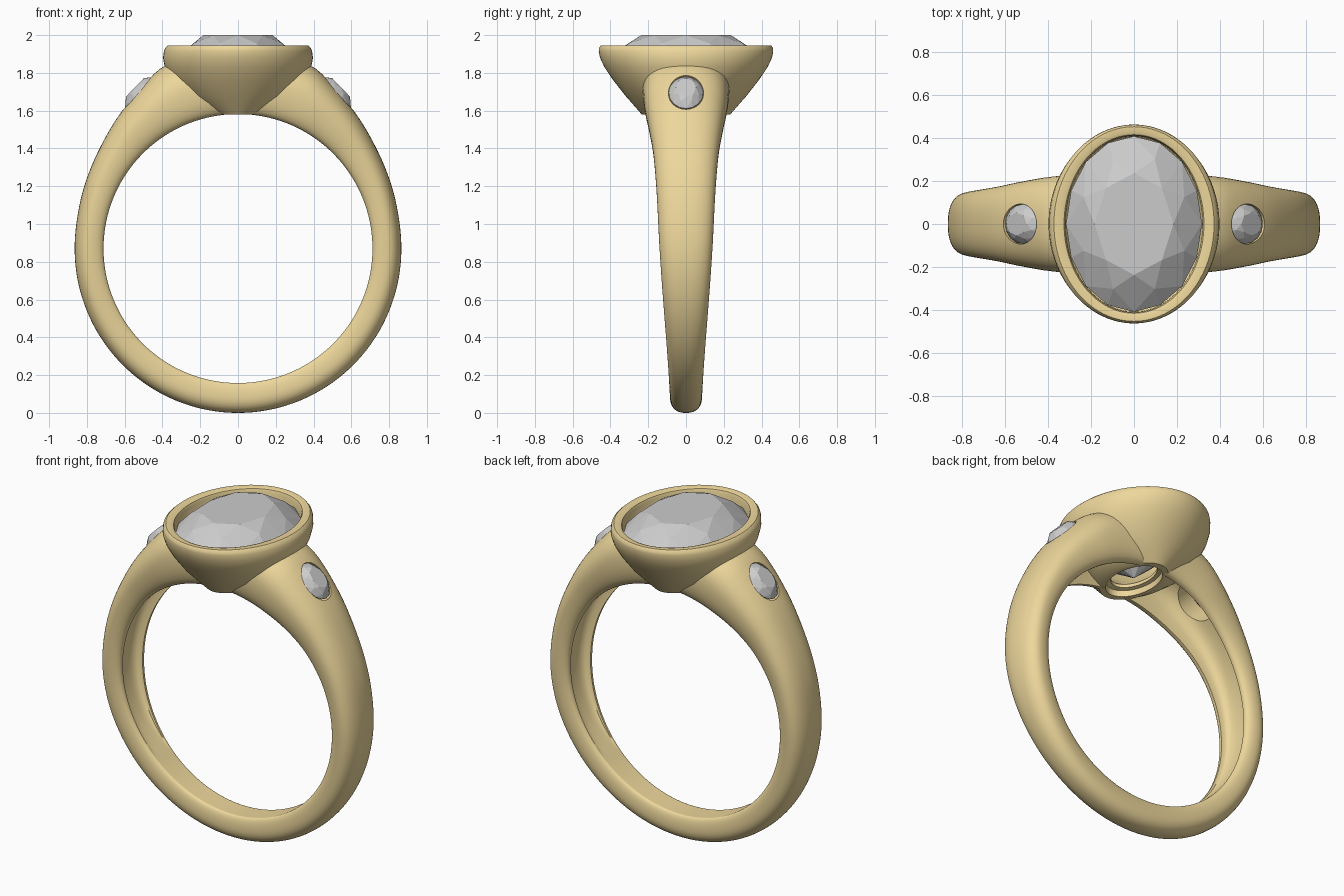
import bpy, bmesh
from math import sin, cos, pi, radians
from mathutils import Matrix

if "Cube" in bpy.data.objects:
    bpy.data.objects.remove(bpy.data.objects["Cube"])

gold = bpy.data.materials.new("gold")
gold.diffuse_color = (0.85, 0.68, 0.33, 1)
gold.use_nodes = True
gold.node_tree.nodes["Principled BSDF"].inputs["Base Color"].default_value = gold.diffuse_color
CZ, RIN = 0.87, 0.712          # finger hole centre height and radius


def make(name, bm, metal=False):
    bmesh.ops.recalc_face_normals(bm, faces=bm.faces)
    me = bpy.data.meshes.new(name)
    bm.to_mesh(me)
    bm.free()
    ob = bpy.data.objects.new(name, me)
    bpy.context.collection.objects.link(ob)
    if metal:
        me.materials.append(gold)
    return ob


def loft(name, rings, loop=False, metal=False):
    """Skin a list of equal-length point rings; cap the ends or close the loop."""
    bm = bmesh.new()
    vs = [[bm.verts.new(p) for p in r] for r in rings]
    n = len(vs[0])
    for i in range(len(vs) if loop else len(vs) - 1):
        a, b = vs[i], vs[(i + 1) % len(vs)]
        for j in range(n):
            k = (j + 1) % n
            bm.faces.new((a[j], a[k], b[k], b[j]))
    if not loop:
        bm.faces.new(vs[0])
        bm.faces.new(vs[-1])
    return make(name, bm, metal)


def ellipse(rx, ry, z, n=96):
    return [(rx * cos(2 * pi * i / n), ry * sin(2 * pi * i / n), z) for i in range(n)]


def smooth_interp(keys, x):
    """Cubic Hermite through (x, value) keys."""
    m = [(keys[min(i + 1, len(keys) - 1)][1] - keys[max(i - 1, 0)][1]) /
         (keys[min(i + 1, len(keys) - 1)][0] - keys[max(i - 1, 0)][0]) for i in range(len(keys))]
    m[-1] = 0
    for i in range(len(keys) - 1):
        (x0, y0), (x1, y1) = keys[i], keys[i + 1]
        if x <= x1:
            h = x1 - x0
            t = (x - x0) / h
            return (y0 * (2*t**3 - 3*t*t + 1) + y1 * (3*t*t - 2*t**3)
                    + h * (m[i] * (t**3 - 2*t*t + t) + m[i + 1] * (t**3 - t*t)))
    return keys[-1][1]


def gem(name, rx, ry, top, girdle, culet, matrix=Matrix()):
    """Oval brilliant: hull of table, crown, girdle, pavilion and culet points."""
    bm = bmesh.new()
    h = top - girdle
    rows = [(8, 0, 0.58, top), (8, 0.5, 0.80, girdle + h * 0.60), (16, 0, 1.0, girdle),
            (16, 0, 1.0, girdle - h * 0.1),
            (8, 0.5, 0.62, girdle + (culet - girdle) * 0.46), (1, 0, 0, culet)]
    for n, off, r, z in rows:
        for i in range(n):
            a = 2 * pi * (i + off) / n
            bm.verts.new((rx * r * cos(a), ry * r * sin(a), z))
    bmesh.ops.convex_hull(bm, input=bm.verts)
    bmesh.ops.dissolve_limit(bm, angle_limit=radians(1), verts=bm.verts, edges=bm.edges)
    bm.transform(matrix)
    return make(name, bm)


def cut(ob, cutter):
    mod = ob.modifiers.new("cut", 'BOOLEAN')
    mod.operation = 'DIFFERENCE'
    mod.solver = 'EXACT'
    mod.object = cutter
    bpy.context.view_layer.objects.active = ob
    bpy.ops.object.modifier_apply(modifier=mod.name)
    bpy.data.objects.remove(cutter)


# Shank: sizes keyed by degrees away from the top
OUTER = [(5, 1.06), (22, 1.042), (31, 0.995), (39, 0.957), (55, 0.902), (75, 0.870), (90, 0.865), (180, 0.87)]
WIDTH = [(5, 0.235), (25, 0.222), (38, 0.198), (50, 0.175), (66, 0.157), (90, 0.14), (140, 0.096), (180, 0.085)]
GROOVE = [(5, 0.55), (40, 0.52), (80, 0.40), (115, 0.2), (135, 0), (180, 0)]


def section(deg):
    a = min(deg, 360 - deg)
    t = smooth_interp(OUTER, a) - RIN
    w = smooth_interp(WIDTH, a)
    g = max(0, smooth_interp(GROOVE, a)) * t
    pts = []
    for i in range(25):                       # rounded outside
        u = pi * i / 24
        c = cos(u)
        pts.append((w * (1 if c > 0 else -1) * abs(c) ** 0.85, 0.45 * t + 0.55 * t * abs(sin(u)) ** 0.85))
    corner = [(w * (0.75 + 0.25 * cos(u)), 0.45 * t * (1 - sin(u)))
              for u in (pi / 2 * i / 6 for i in range(1, 7))]
    pts += [(-y, r) for y, r in corner]       # inner edge
    for i in range(13):                       # hollowed inside
        s = -cos(pi * i / 12)
        pts.append((0.68 * w * s, g * max(0, 1 - abs(s) ** 3) ** (1 / 3)))
    pts += corner[::-1]
    ang = radians(deg)
    return [((RIN + r) * sin(ang), y, CZ + (RIN + r) * cos(ang)) for y, r in pts]


N = 140
shank = loft("shank", [section(6 + 348 * i / N) for i in range(N + 1)], metal=True)

# Clear the shank out of the hollow inside the setting
cut(shank, loft("setting_cutter", [ellipse(*p) for p in
    [(0.11, 0.185, 1.4), (0.12, 0.19, 1.6), (0.335, 0.41, 1.84), (0.335, 0.41, 2.2)]]))

# Accent stones let into both shoulders
for s, side in ((1, "right"), (-1, "left")):
    m = Matrix.Translation((s * 0.53, 0, 1.708)) @ Matrix.Rotation(s * radians(46), 4, 'Y')
    hole = loft("hole_cutter", [[(x + s * 0.008, y, z) for x, y, z in ellipse(0.118, 0.093, h, 48)]
                                for h in (-0.2, 0.15)])
    hole.data.transform(m)
    cut(shank, hole)
    gem("accent_stone_" + side, 0.117, 0.092, 0.022, -0.018, -0.12, m)

# Oval bezel setting, outside wall up over the rim and down the inside
PROFILE = [(0.15, 0.235, 1.58), (0.21, 0.262, 1.612), (0.30, 0.322, 1.68), (0.36, 0.388, 1.765),
           (0.388, 0.432, 1.83), (0.397, 0.455, 1.88), (0.392, 0.462, 1.915), (0.386, 0.461, 1.932),
           (0.372, 0.452, 1.945), (0.34, 0.428, 1.945), (0.325, 0.415, 1.94), (0.318, 0.41, 1.925),
           (0.316, 0.408, 1.86), (0.25, 0.33, 1.77), (0.10, 0.16, 1.64), (0.10, 0.16, 1.62),
           (0.122, 0.19, 1.615), (0.125, 0.195, 1.58)]
bezel = loft("bezel_setting", [ellipse(*p) for p in PROFILE], loop=True, metal=True)

# Centre stone
gem("centre_stone", 0.316, 0.408, 2.0, 1.89, 1.6)

# Smooth metal with crisp edges
bpy.ops.object.select_all(action='DESELECT')
for ob in (shank, bezel):
    ob.select_set(True)
bpy.context.view_layer.objects.active = shank
bpy.ops.object.shade_smooth_by_angle(angle=radians(35))
